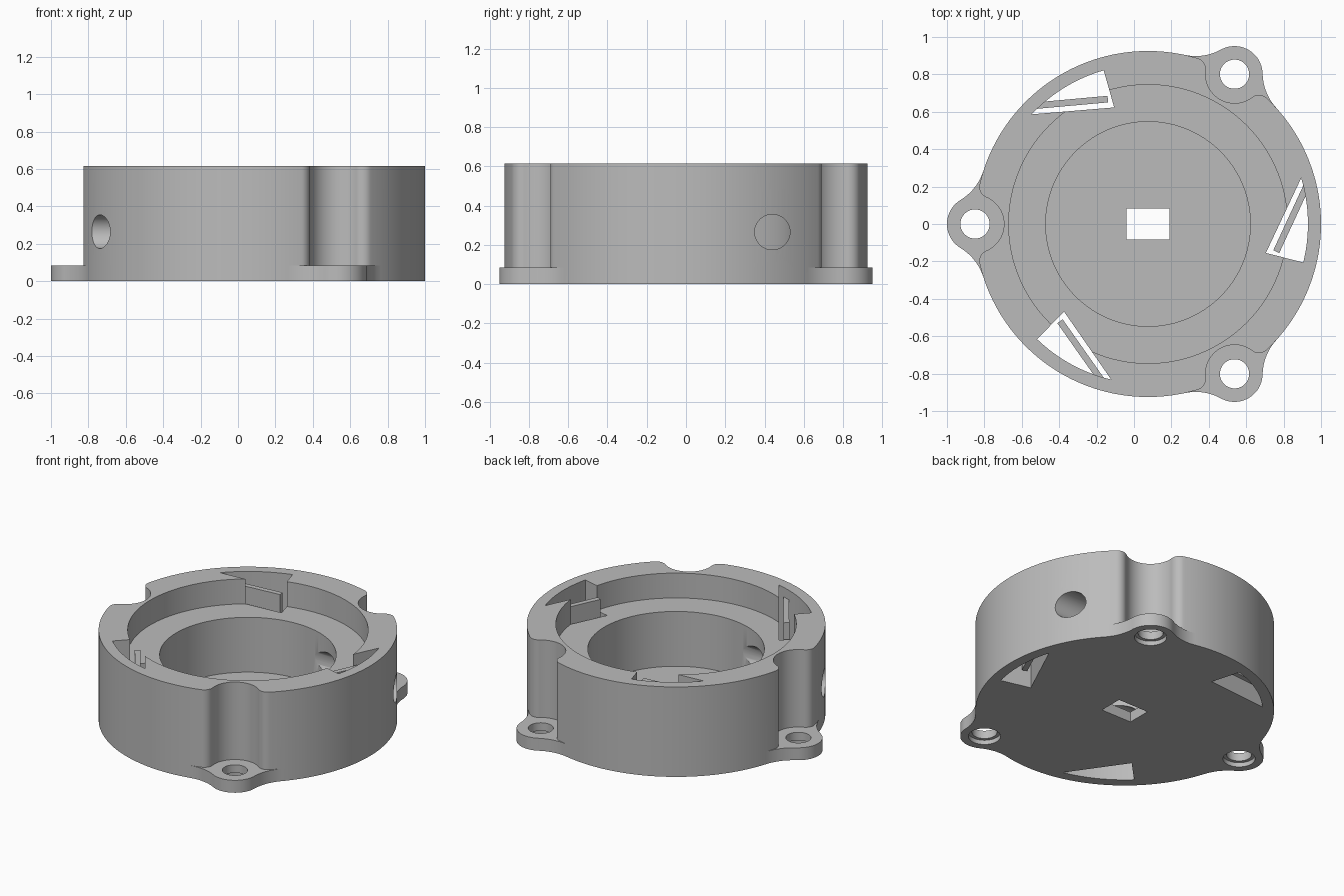
import bpy
import bmesh
from math import acos, atan2, ceil, cos, degrees, floor, radians, sin
from mathutils import Matrix, Vector

cube = bpy.data.objects.get("Cube")
if cube:
    bpy.data.objects.remove(cube)

R = 0.925            # body radius, also the bolt circle
HEIGHT = 0.615
PLATE = 0.085
STEP = 0.445         # ledge of the upper bore
FLOOR = 0.07
OFFSET = 0.075       # ring centre along x
EAR_ANGLES = (60, 180, 300)

grey = bpy.data.materials.new("plain grey")
grey.use_nodes = True
grey.diffuse_color = (0.5, 0.5, 0.5, 1)
grey.node_tree.nodes["Principled BSDF"].inputs["Base Color"].default_value = (0.5, 0.5, 0.5, 1)


def arc(cx, cy, r, a0, a1, step=6):
    n = max(2, ceil(abs(a1 - a0) / step))
    angles = [radians(a0 + (a1 - a0) * i / n) for i in range(n + 1)]
    return [Vector((cx + r * cos(a), cy + r * sin(a))) for a in angles]


def turn(points, angle):
    return [Matrix.Rotation(radians(angle), 2) @ p for p in points]


def prism(name, points, z0, z1):
    bm = bmesh.new()
    face = bm.faces.new([bm.verts.new((p[0], p[1], z0)) for p in points])
    up = bmesh.ops.extrude_face_region(bm, geom=[face])["geom"]
    bmesh.ops.translate(bm, vec=(0, 0, z1 - z0),
                        verts=[v for v in up if isinstance(v, bmesh.types.BMVert)])
    bmesh.ops.recalc_face_normals(bm, faces=bm.faces)
    mesh = bpy.data.meshes.new(name)
    bm.to_mesh(mesh)
    bm.free()
    mesh.materials.append(grey)
    obj = bpy.data.objects.new(name, mesh)
    bpy.context.collection.objects.link(obj)
    return obj


def disc(name, x, y, r, z0, z1, step=3):
    return prism(name, arc(x, y, r, 0, 360, step)[:-1], z0, z1)


def combine(target, tool, operation):
    mod = target.modifiers.new("join", "BOOLEAN")
    mod.operation, mod.solver, mod.object = operation, "EXACT", tool
    bpy.context.view_layer.objects.active = target
    bpy.ops.object.modifier_apply(modifier=mod.name)
    bpy.data.objects.remove(tool)


def outline(ear_r, blend):
    """Circle with three ears (blend > 0) or three scallops (blend < 0)."""
    c, d = R + blend, ear_r + abs(blend)
    t = degrees(acos((c * c + R * R - d * d) / (2 * c * R)))
    cx, cy = c * cos(radians(t)), c * sin(radians(t))
    phi = degrees(atan2(cy, cx - R))
    if blend > 0:
        half = arc(R, 0, ear_r, 0, phi) + arc(cx, cy, blend, phi + 180, t + 180)[1:]
    else:
        half = arc(R, 0, ear_r, 180, phi) + arc(cx, cy, -blend, phi - 180, t)[1:]
    first = 2 * floor(t / 2) + 2
    half += arc(0, 0, R, first, 60, 2)
    mirrored = [Vector((p.x, -p.y)) for p in reversed(half[1:-1])]
    sector = mirrored + half
    return [p for a in EAR_ANGLES for p in turn(sector, a)]


# Flanged ring: base plate with ears, scalloped wall above it
housing = prism("housing", outline(0.15, 0.28), 0, PLATE)
combine(housing, prism("wall", outline(0.155, -0.06), PLATE, HEIGHT), "UNION")

# Stepped bore and central window
combine(housing, disc("upper_bore", 0, 0, 0.745, STEP, 1), "DIFFERENCE")
combine(housing, disc("lower_bore", 0, 0, 0.547, FLOOR, 0.6), "DIFFERENCE")
window = [(-0.115, -0.082), (0.115, -0.082), (0.115, 0.082), (-0.115, 0.082)]
combine(housing, prism("window", window, -0.1, 0.2), "DIFFERENCE")

# Bolt holes, wider on the underside
for a in EAR_ANGLES:
    x, y = R * cos(radians(a)), R * sin(radians(a))
    combine(housing, disc("bolt_hole", x, y, 0.078, -0.1, 0.2, 8), "DIFFERENCE")
    combine(housing, disc("bolt_recess", x, y, 0.1, -0.1, 0.03, 8), "DIFFERENCE")

# Pair of side holes running along x into the bore
for side in (1, -1):
    drill = disc("side_hole", 0, 0, 0.09, 0.05, 1.1, 8)
    drill.data.transform(Matrix.Translation((0, side * 0.44, 0.265))
                         @ Matrix.Rotation(radians(90 * side), 4, "Y"))
    combine(housing, drill, "DIFFERENCE")

# Three wedge slots through the wall, each with a thin spring tab
corner = Vector((0.63, -0.155))
along = Vector((0.42, 0.907))
across = Vector((0.907, -0.42))
wedge = [corner] + arc(0, 0, 0.855, -13.9, 16.7, 2)
start = corner + 0.03 * across + 0.03 * along
strip = [start, start + 0.035 * across,
         start + 0.035 * across + 0.385 * along, start + 0.385 * along]
parts = [housing]
for i in range(3):
    combine(housing, prism("slot", turn(wedge, 120 * i), -0.1, 1), "DIFFERENCE")
    parts.append(prism(f"spring_tab_{i + 1}", turn(strip, 120 * i), 0.1, 0.55))

# Placement and shading
bpy.ops.object.select_all(action="DESELECT")
for part in parts:
    part.location.x = OFFSET
    part.select_set(True)
bpy.context.view_layer.objects.active = housing
bpy.ops.object.shade_smooth_by_angle(angle=radians(30))
